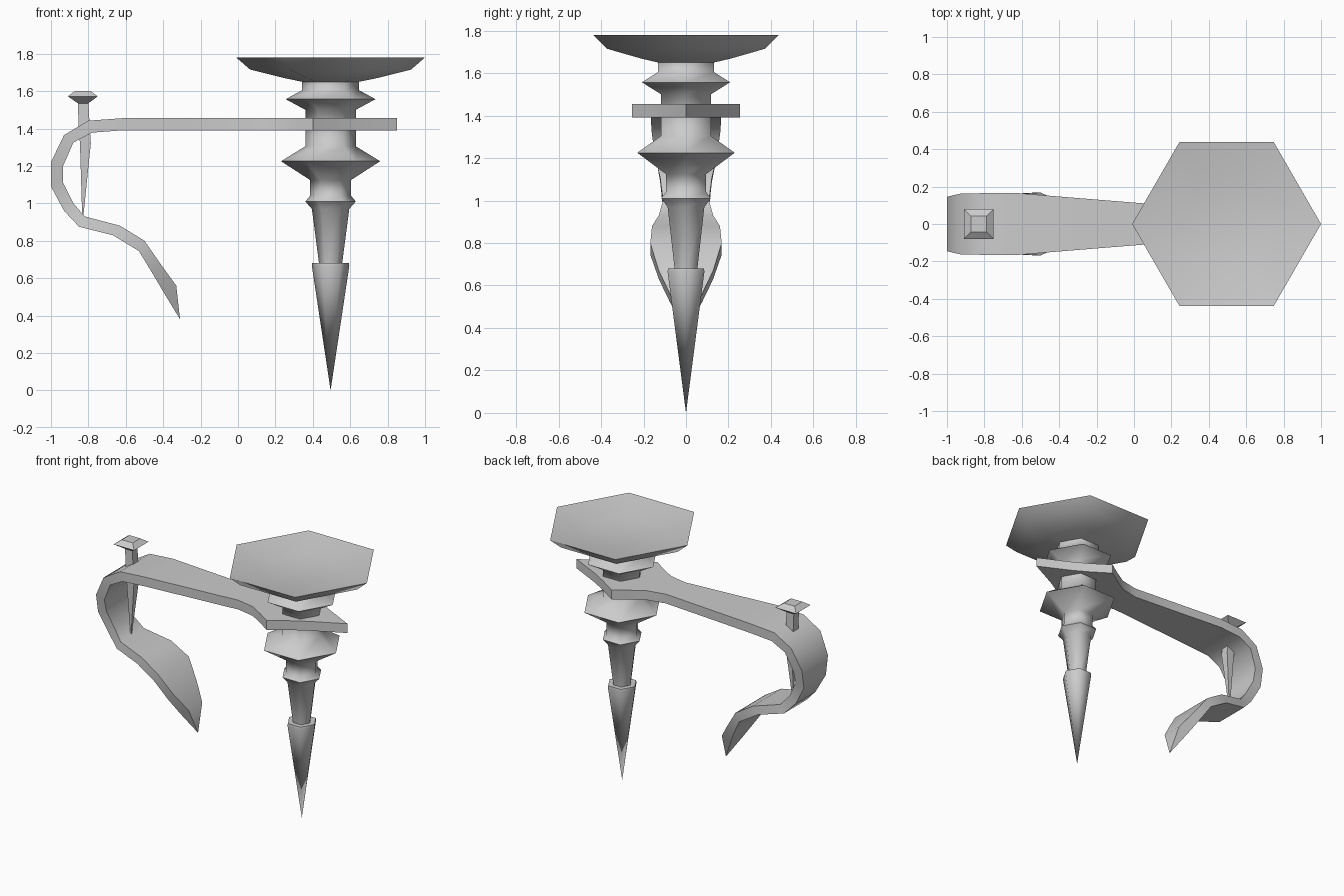
import bpy, bmesh, math

if "Cube" in bpy.data.objects:
    bpy.data.objects.remove(bpy.data.objects["Cube"])


def loft(name, rings, smooth):
    """Skin equal-length point rings, cap the ends, weld collapsed points."""
    bm = bmesh.new()
    vs = [[bm.verts.new(p) for p in ring] for ring in rings]
    n = len(rings[0])
    for a, b in zip(vs, vs[1:]):
        for i in range(n):
            j = (i + 1) % n
            bm.faces.new((a[i], a[j], b[j], b[i]))
    bm.faces.new(vs[0])
    bm.faces.new(vs[-1])
    bmesh.ops.remove_doubles(bm, verts=bm.verts, dist=1e-5)
    bmesh.ops.recalc_face_normals(bm, faces=bm.faces)
    me = bpy.data.meshes.new(name)
    bm.to_mesh(me)
    bm.free()
    ob = bpy.data.objects.new(name, me)
    bpy.context.collection.objects.link(ob)
    bpy.ops.object.select_all(action='DESELECT')
    ob.select_set(True)
    bpy.context.view_layer.objects.active = ob
    bpy.ops.object.shade_smooth_by_angle(angle=math.radians(smooth))
    return ob


def ring(cx, r, z, sides, turn=0.0):
    angs = [turn + 2 * math.pi * i / sides for i in range(sides)]
    return [(cx + r * math.cos(a), r * math.sin(a), z) for a in angs]


# Hexagonal turned spindle with spike below and shallow dish on top
spindle = [(0, 0), (.10, .665), (.098, .68), (.062, .68), (.10, .97), (.135, 1.01),
           (.11, 1.04), (.11, 1.125), (.265, 1.225), (.135, 1.305), (.135, 1.5),
           (.24, 1.557), (.152, 1.605), (.152, 1.65), (.25, 1.67), (.43, 1.715),
           (.505, 1.78), (.25, 1.735), (0, 1.73)]
loft("spindle", [ring(.495, r, z, 6) for r, z in spindle], 61)

# Flat arm with three-pointed hub: (x, half width)
TOP, BOT = 1.455, 1.39
plan = [(.85, 0), (.74, .055), (.63, .11), (.52, .175), (.40, .255), (.31, .195),
        (.21, .135), (.08, .108), (-.28, .137), (-.62, .165)]
stations = [(x, TOP, x, BOT, w) for x, w in plan]
# Hooked end and leaf: outer x, z, inner x, z, half width
stations += [
    (-.80, 1.442, -.78, 1.378, .165), (-.93, 1.365, -.88, 1.325, .162),
    (-1.0, 1.22, -.935, 1.20, .145), (-1.0, 1.09, -.935, 1.11, .122),
    (-.93, .96, -.88, 1.0, .108), (-.85, .875, -.82, .93, .128),
    (-.67, .83, -.63, .88, .16), (-.53, .745, -.50, .80, .168),
    (-.46, .63, -.41, .67, .128), (-.395, .52, -.33, .56, .075), (-.31, .38, -.31, .38, 0)]
loft("hooked_arm", [[(ox, w, oz), (ox, -w, oz), (ix, -w, iz), (ix, w, iz)]
                    for ox, oz, ix, iz, w in stations], 40)

# Square-headed nail through the arm: centre x, half size, z
nail = [(-.83, .003, .93), (-.816, .029, 1.32), (-.822, .03, 1.40), (-.828, .028, 1.535),
        (-.83, .08, 1.572), (-.83, .042, 1.6)]
loft("nail", [ring(cx, h * math.sqrt(2), z, 4, math.pi / 4) for cx, h, z in nail], 30)
